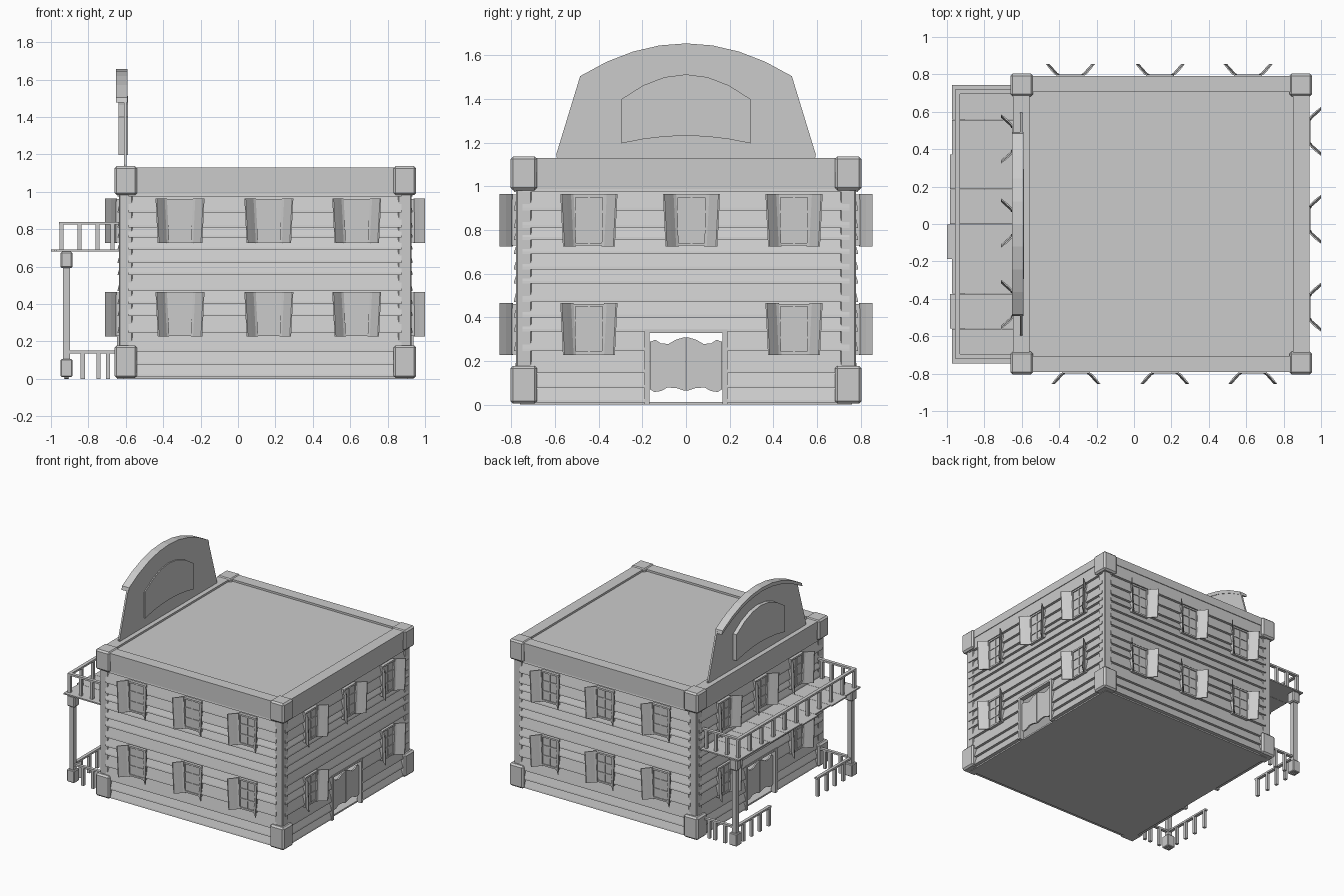
import bpy, bmesh, math, random
from mathutils import Matrix, Vector

if "Cube" in bpy.data.objects:
    bpy.data.objects.remove(bpy.data.objects["Cube"])

random.seed(4)
I = Matrix.Identity(4)


def box(x0, x1, y0, y1, z0, z1):
    return [(x0, y0, z0), (x1, y0, z0), (x1, y1, z0), (x0, y1, z0)], (0, 0, z1 - z0)


def cbox(x, y, w, z0, z1):
    return box(x - w / 2, x + w / 2, y - w / 2, y + w / 2, z0, z1)


def build(name, prisms, M=I, bevel=0):
    """One object from a list of (base polygon, extrusion vector)."""
    bm = bmesh.new()
    for base, vec in prisms:
        a = [bm.verts.new(M @ Vector(p)) for p in base]
        b = [bm.verts.new(M @ (Vector(p) + Vector(vec))) for p in base]
        bm.faces.new(a)
        bm.faces.new(b[::-1])
        n = len(a)
        for i in range(n):
            bm.faces.new((a[i], b[i], b[(i + 1) % n], a[(i + 1) % n]))
    bmesh.ops.recalc_face_normals(bm, faces=bm.faces)
    me = bpy.data.meshes.new(name)
    bm.to_mesh(me)
    bm.free()
    ob = bpy.data.objects.new(name, me)
    bpy.context.collection.objects.link(ob)
    if bevel:
        m = ob.modifiers.new("bevel", 'BEVEL')
        m.width, m.segments = bevel, 1
    return ob


# Clapboards: wedge profiles, outward is local -y, split around doors
LINES = [0.01, 0.075, 0.145, 0.245, 0.335, 0.4, 0.47, 0.555, 0.62, 0.69, 0.755, 0.81, 0.89, 0.975, 1.06]


def siding(name, M, half, door):
    out = []
    for z0, z1 in zip(LINES, LINES[1:]):
        spans = [(-half, half)]
        if door and z0 < 0.33:
            spans = [(-half, -0.175), (0.175, half)]
        for u0, u1 in spans:
            out.append(([(u0, -0.014, z0), (u0, -0.012, z0 + 0.012), (u0, 0.006, z1),
                         (u0, 0.02, z1), (u0, 0.02, z0)], (u1 - u0, 0, 0)))
    build(name, out, M)


# Window: pane, frame, muntins and two curved open shutters
def window(name, M, u, z0, z1):
    w, t = 0.075, 0.013
    build(name + "_pane", [box(u - w, u + w, -0.015, 0.01, z0 + 0.01, z1 - 0.01)], M)
    bars = [box(u - w, u - w + t, -0.023, 0, z0, z1), box(u + w - t, u + w, -0.023, 0, z0, z1),
            box(u - w, u + w, -0.023, 0, z0, z0 + t), box(u - w, u + w, -0.023, 0, z1 - t, z1),
            box(u - 0.005, u + 0.005, -0.02, 0, z0, z1)]
    for k in (1, 2):
        zc = z0 + (z1 - z0) * k / 3
        bars.append(box(u - w, u + w, -0.02, 0, zc - 0.005, zc + 0.005))
    build(name + "_frame", bars, M)
    path = [(0.07, -0.018), (0.086, -0.026), (0.108, -0.05), (0.131, -0.08),
            (0.124, -0.08), (0.102, -0.056), (0.082, -0.033), (0.07, -0.026)]
    for s in (-1, 1):
        ob = build(name + "_shutter", [([(s * a, b, z0 - 0.003) for a, b in path], (0, 0, z1 - z0 + 0.006))])
        for v in ob.data.vertices:
            if v.co.z < (z0 + z1) / 2:
                v.co.x -= s * 0.012
        ob.data.transform(M @ Matrix.Translation((u, 0, 0)))


# Saloon doors with wavy edges, plus door frame
def saloon_doors(name, M):
    top = [(0.003, 0.31), (0.045, 0.298), (0.08, 0.278), (0.115, 0.28), (0.14, 0.297), (0.165, 0.288)]
    bot = [(0.165, 0.07), (0.145, 0.058), (0.115, 0.062), (0.085, 0.078), (0.045, 0.076), (0.003, 0.062)]
    leaf = top + bot
    build(name, [([(s * a, 0.0, b) for a, b in leaf], (0, 0.012, 0)) for s in (-1, 1)], M)
    build(name + "_frame", [box(-0.19, -0.167, -0.018, 0.02, 0, 0.335), box(0.167, 0.19, -0.018, 0.02, 0, 0.335),
                            box(-0.19, 0.19, -0.018, 0.02, 0.328, 0.343)], M)


WALLS = {"front": ((0.145, -0.775), 0, 0.73, (-0.455, 0.02, 0.49)),
         "right": ((0.92, 0), 90, 0.75, (-0.445, 0.025, 0.495)),
         "back": ((0.145, 0.775), 180, 0.73, (-0.465, 0.005, 0.485)),
         "left": ((-0.63, 0), 270, 0.75, (-0.455, -0.005, 0.43))}
for side, ((ox, oy), ang, half, us) in WALLS.items():
    M = Matrix.Translation((ox, oy, 0)) @ Matrix.Rotation(math.radians(ang), 4, 'Z')
    door = side in ("right", "left")
    siding(side + "_siding", M, half, door)
    for i, u in enumerate(us):
        window(f"{side}_upper_window", M, u, 0.728, 0.962)
        if not (door and i == 1):
            window(f"{side}_lower_window", M, u, 0.23, 0.462)
    if door:
        saloon_doors(side + "_doors", M)
    # parapet beam in two bands
    build(side + "_parapet", [box(-half + 0.02, half - 0.02, -0.012, 0.07, 0.985, 1.066),
                              box(-half + 0.02, half - 0.02, -0.017, 0.07, 1.066, 1.13)], M)

# Floor and roof slabs
build("floor", [box(-0.615, 0.905, -0.76, 0.76, 0, 0.012)])
build("roof", [box(-0.58, 0.87, -0.72, 0.72, 1.06, 1.115)])

# Corner posts with base and top blocks
for x in (-0.6, 0.892):
    for y in (-0.743, 0.743):
        build("corner_post", [cbox(x, y, 0.072, 0.1, 1.05)], bevel=0.006)
        build("post_base", [cbox(x, y, 0.122, 0.004, 0.178)], bevel=0.012)
        build("post_cap", [cbox(x, y, 0.122, 0.982, 1.137)], bevel=0.012)


# False front: board, curved cornice and raised sign panel
def arc(half, peak, drop, n=8):
    return [(half * (1 - 2 * i / n), peak - drop * (1 - 2 * i / n) ** 2) for i in range(n + 1)]


def slab(pts, x0, x1):
    return [(x0, y, z) for y, z in pts], (x1 - x0, 0, 0)


crown = arc(0.485, 1.655, 0.15)
build("false_front", [slab([(-0.59, 1.12), (0.59, 1.12), (0.595, 1.145)] + crown + [(-0.595, 1.145)], -0.61, -0.596)])
build("false_front_cornice", [slab(crown + arc(0.492, 1.627, 0.15)[::-1], -0.652, -0.592)])
build("sign_panel", [slab(arc(0.295, 1.513, 0.113, 6) + arc(0.295, 1.232, 0.035, 6)[::-1], -0.64, -0.588)])

# Balcony deck of uneven planks along x
planks = []
n = 8
for i in range(n):
    y0 = -0.745 + 1.49 * i / n
    planks.append(box(-random.choice((0.972, 0.985, 1.0)), -0.6, y0, y0 + 1.49 / n - 0.002, 0.68, 0.69))
build("balcony_deck", planks)

# Balcony columns with blocks
for y in (-0.705, 0.705):
    build("porch_column", [cbox(-0.917, y, 0.036, 0.05, 0.64)])
    build("column_base", [cbox(-0.917, y, 0.064, 0.01, 0.105), cbox(-0.917, y, 0.03, 0, 0.01)], bevel=0.008)
    build("column_cap", [cbox(-0.917, y, 0.064, 0.592, 0.68)], bevel=0.008)

# Upper railing: long front rail and two side rails
rail = [box(-0.956, -0.93, -0.72, 0.72, 0.824, 0.838)]
for y in (-0.707, 0.707):
    rail.append(box(-0.93, -0.62, y - 0.013, y + 0.013, 0.824, 0.838))
    rail += [cbox(x, y, 0.022, 0.69, 0.825) for x in (-0.943, -0.848, -0.752, -0.67)]
rail += [cbox(-0.943, -0.707 + 1.414 * i / 10, 0.022, 0.69, 0.825) for i in range(1, 10)]
build("balcony_railing", rail)

# Lower railings: sides and short front pieces beside the entrance
low = []
for s in (-1, 1):
    y = s * 0.705
    low.append(box(-0.9, -0.63, y - 0.012, y + 0.012, 0.136, 0.15))
    low += [cbox(x, y, 0.022, 0, 0.137) for x in (-0.83, -0.745, -0.695)]
    ya, yb = sorted((s * 0.69, s * 0.28))
    low.append(box(-0.929, -0.905, ya, yb, 0.136, 0.15))
    low += [cbox(-0.917, s * v, 0.022, 0, 0.137) for v in (0.61, 0.51, 0.41, 0.3)]
build("porch_railing", low)
